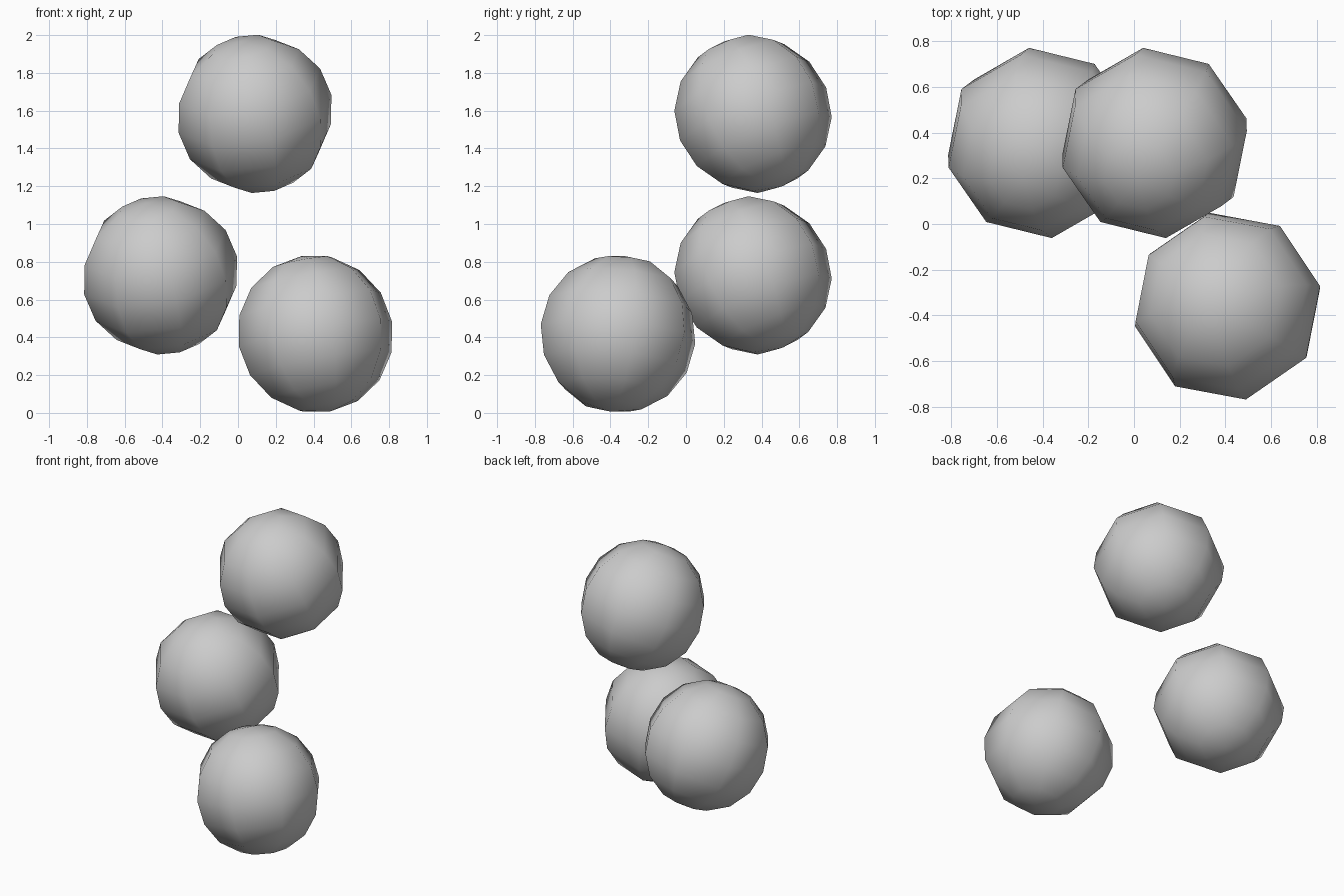
import bpy
from mathutils import Matrix, Vector

if "Cube" in bpy.data.objects:
    bpy.data.objects.remove(bpy.data.objects["Cube"])

RADIUS = 0.42


def ball(name, centre, pole, side):
    """Eight-sided smooth ball with its pole and first meridian aimed."""
    z = Vector(pole).normalized()
    x = Vector(side)
    x = (x - x.dot(z) * z).normalized()
    y = z.cross(x)
    rot = Matrix((x, y, z)).transposed().to_4x4()
    bpy.ops.mesh.primitive_uv_sphere_add(segments=8, ring_count=8, radius=RADIUS)
    obj = bpy.context.object
    obj.name = name
    obj.matrix_world = Matrix.Translation(centre) @ rot
    bpy.ops.object.shade_smooth()
    return obj


# Two balls sharing one tilt
tilt = ((-0.18, -0.37, 0.912), (0.965, 0.13, 0.228))
ball("top_ball", (0.09, 0.355, 1.583), *tilt)
ball("middle_ball", (-0.41, 0.355, 0.728), *tilt)

# Lowest ball, tilted less
ball("bottom_ball", (0.41, -0.36, 0.418), (-0.177, 0.089, 0.98), (0.96, 0.21, 0.17))
